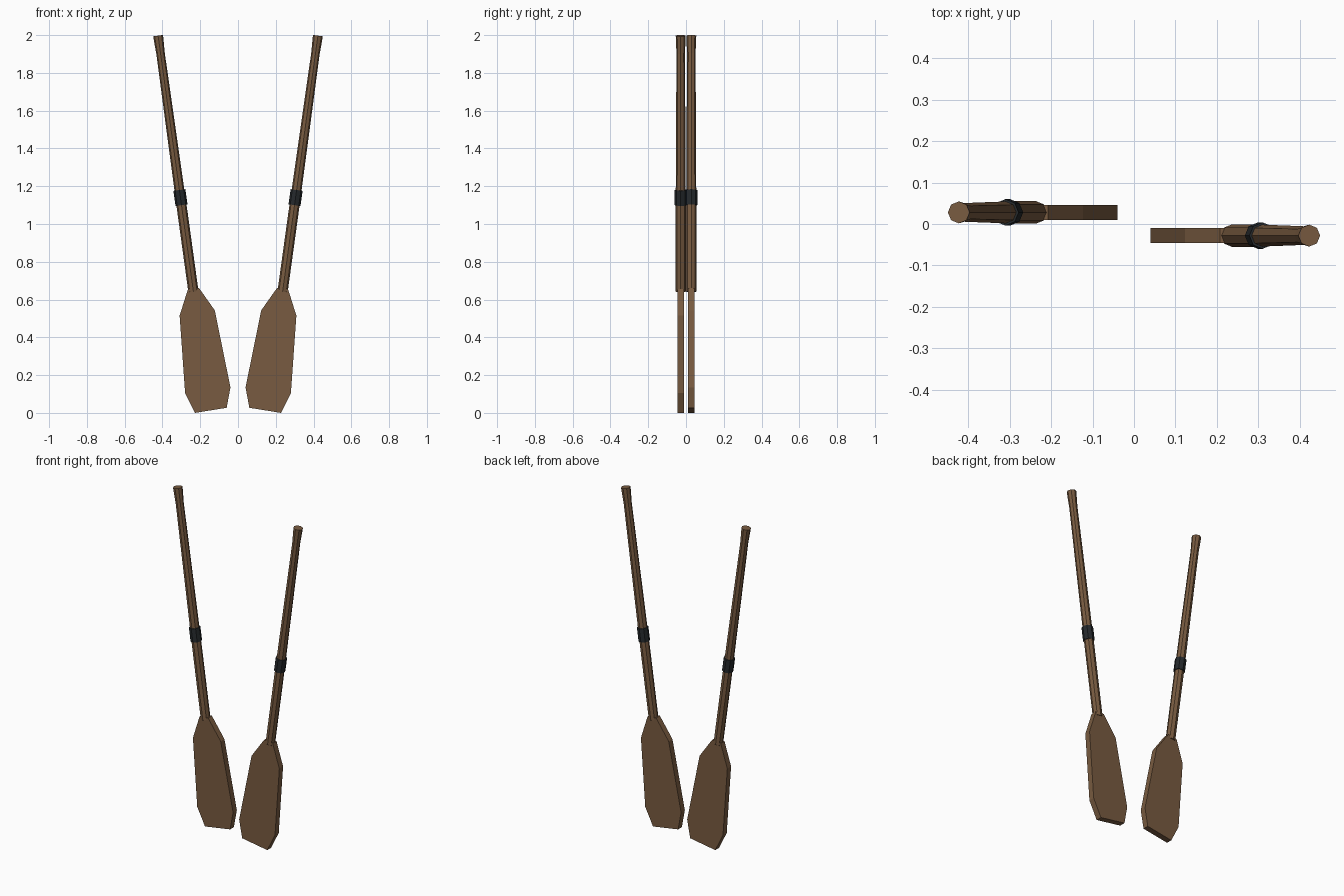
import bpy, bmesh, math
from mathutils import Vector

if "Cube" in bpy.data.objects:
    bpy.data.objects.remove(bpy.data.objects["Cube"])


def material(name, color):
    m = bpy.data.materials.new(name)
    m.diffuse_color = color
    m.use_nodes = True
    m.node_tree.nodes["Principled BSDF"].inputs["Base Color"].default_value = m.diffuse_color
    return m


wood = material("wood", (0.19, 0.105, 0.052, 1))
rubber = material("dark_rubber", (0.018, 0.022, 0.025, 1))

Y = -0.028
LOW, HIGH = Vector((0.236, Y, 0.642)), Vector((0.423, Y, 1.997))
TURN = (HIGH - LOW).to_track_quat('Z', 'X')


def add_object(name, bm, mat, turn):
    bmesh.ops.recalc_face_normals(bm, faces=bm.faces)
    me = bpy.data.meshes.new(name)
    bm.to_mesh(me)
    bm.free()
    me.materials.append(mat)
    ob = bpy.data.objects.new(name, me)
    ob.rotation_euler.z = turn
    bpy.context.collection.objects.link(ob)
    return ob


def eight_sided(name, rings, mat, turn):
    """Capped octagonal tube along the tilted oar axis; rings = (fraction, radius)."""
    bm = bmesh.new()
    loops = []
    for t, r in rings:
        c = LOW.lerp(HIGH, t)
        loops.append([bm.verts.new(c + TURN @ Vector((r * math.cos(k * math.pi / 4),
                                                      r * math.sin(k * math.pi / 4), 0)))
                      for k in range(8)])
    for a, b in zip(loops, loops[1:]):
        for k in range(8):
            bm.faces.new((a[k], a[(k + 1) % 8], b[(k + 1) % 8], b[k]))
    bm.faces.new(loops[0])
    bm.faces.new(loops[-1])
    add_object(name, bm, mat, turn)


def blade(name, outline, half, turn):
    bm = bmesh.new()
    face = bm.faces.new([bm.verts.new((x, Y - half, z)) for x, z in outline])
    out = bmesh.ops.extrude_face_region(bm, geom=[face], use_keep_orig=True)
    moved = [v for v in out["geom"] if isinstance(v, bmesh.types.BMVert)]
    bmesh.ops.translate(bm, verts=moved, vec=(0, 2 * half, 0))
    add_object(name, bm, wood, turn)


OUTLINE = [(0.207, 0.662), (0.265, 0.655), (0.309, 0.515), (0.28, 0.104),
           (0.228, 0.0), (0.06, 0.027), (0.04, 0.135), (0.123, 0.543)]

# The second oar is the first one turned half way round the vertical axis
for side, turn in (("right", 0), ("left", math.pi)):
    # Tapered shaft with a flared grip end
    eight_sided(side + "_shaft", [(0, 0.027), (0.3, 0.027), (0.66, 0.0245),
                                  (0.93, 0.0225), (1, 0.0265)], wood, turn)
    # Dark collar around the shaft
    eight_sided(side + "_collar", [(0.338, 0.032), (0.397, 0.032)], rubber, turn)
    # Flat blade
    blade(side + "_blade", OUTLINE, 0.018, turn)
